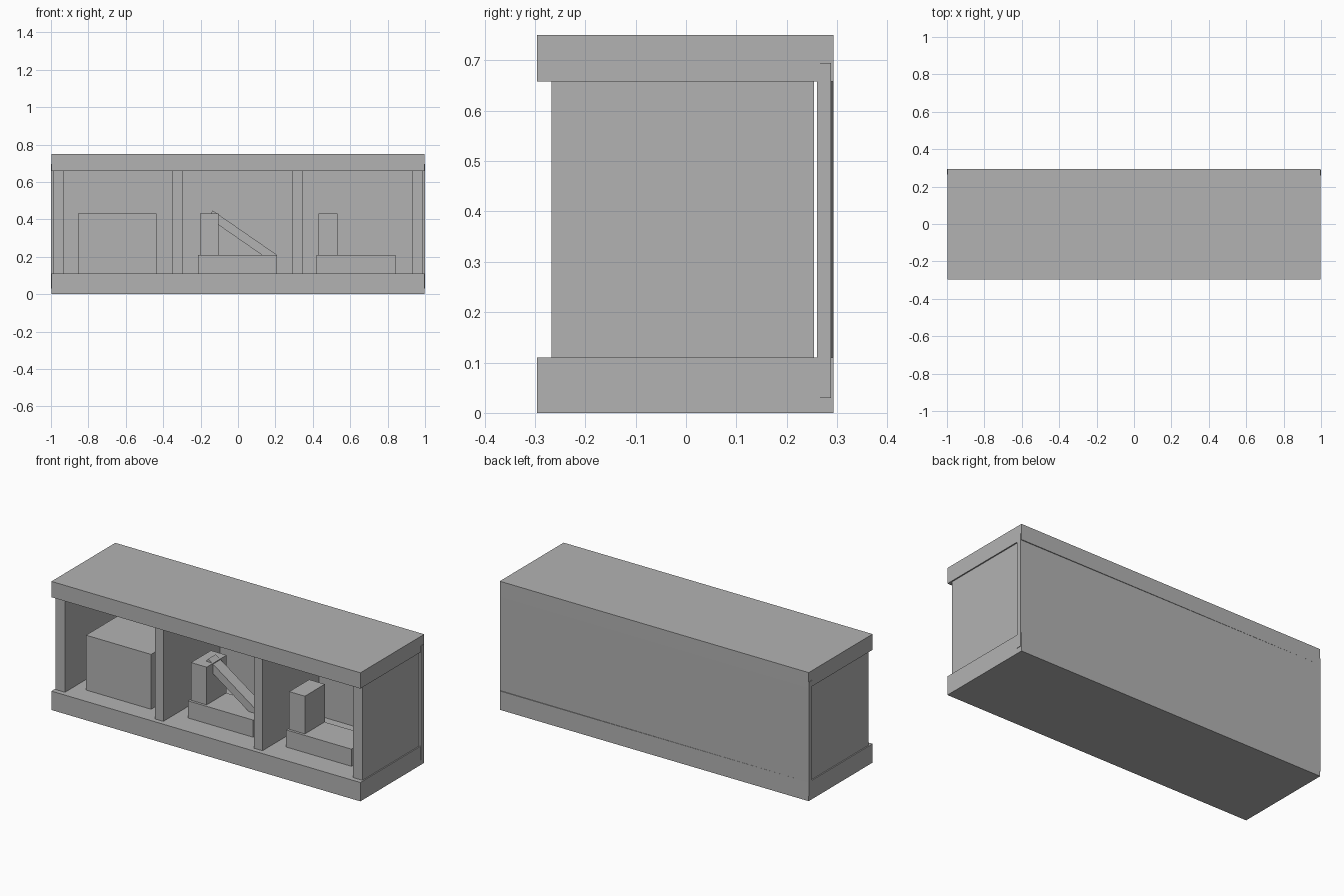
import bpy
import math

cube = bpy.data.objects.get("Cube")
if cube:
    bpy.data.objects.remove(cube, do_unlink=True)

# One plain grey for everything
grey = bpy.data.materials.new("plain_grey")
grey.use_nodes = True
colour = (0.45, 0.45, 0.45, 1)
grey.diffuse_color = colour
grey.node_tree.nodes["Principled BSDF"].inputs["Base Color"].default_value = colour


def box(name, x, y, z, rotation=(0, 0, 0)):
    """Box spanning the given (low, high) ranges, turned about its centre."""
    spans = (x, y, z)
    bpy.ops.mesh.primitive_cube_add(size=1, location=[(a + b) / 2 for a, b in spans])
    ob = bpy.context.object
    ob.name = name
    ob.scale = [b - a for a, b in spans]
    ob.rotation_euler = rotation
    ob.data.materials.append(grey)
    return ob


# Cabinet shell
FLOOR, CEILING = 0.11, 0.658
SLAB_Y = (-0.296, 0.293)
box("bottom_slab", (-0.997, 0.997), SLAB_Y, (0, FLOOR))
box("top_slab", (-0.997, 0.997), SLAB_Y, (CEILING, 0.75))
box("back_panel", (-1, 1), (0.2625, 0.2905), (0.03, 0.695), (0, 0, -0.0025))

# Upright panels between the slabs
uprights = {"right_side": (-0.99, -0.93), "right_divider": (-0.35, -0.295),
            "left_divider": (0.29, 0.345), "left_side": (0.93, 0.99)}
for name, span in uprights.items():
    box(name, span, (-0.267, 0.254), (FLOOR, CEILING))

# Solid block in the first bay
box("display_block", (-0.855, -0.435), (-0.18, 0.13), (FLOOR, 0.43))

# Stepped stands in the other two bays
for name, x in (("middle", -0.213), ("left", 0.421)):
    box(name + "_stand_base", (x, x + 0.421), (-0.157, 0.04), (FLOOR, 0.21))
    box(name + "_stand_post", (x + 0.009, x + 0.11), (-0.142, 0.042), (0.2, 0.43))

# Slanted brace from the middle post down to its base
slope = math.atan2(0.235, 0.34)
length, thick = 0.415, 0.046
cx = -0.135 + math.cos(slope) * length / 2 - math.sin(slope) * thick / 2
cz = 0.447 - math.sin(slope) * length / 2 - math.cos(slope) * thick / 2
box("middle_stand_brace", (cx - length / 2, cx + length / 2), (-0.083, -0.013),
    (cz - thick / 2, cz + thick / 2), (0, slope, 0))
